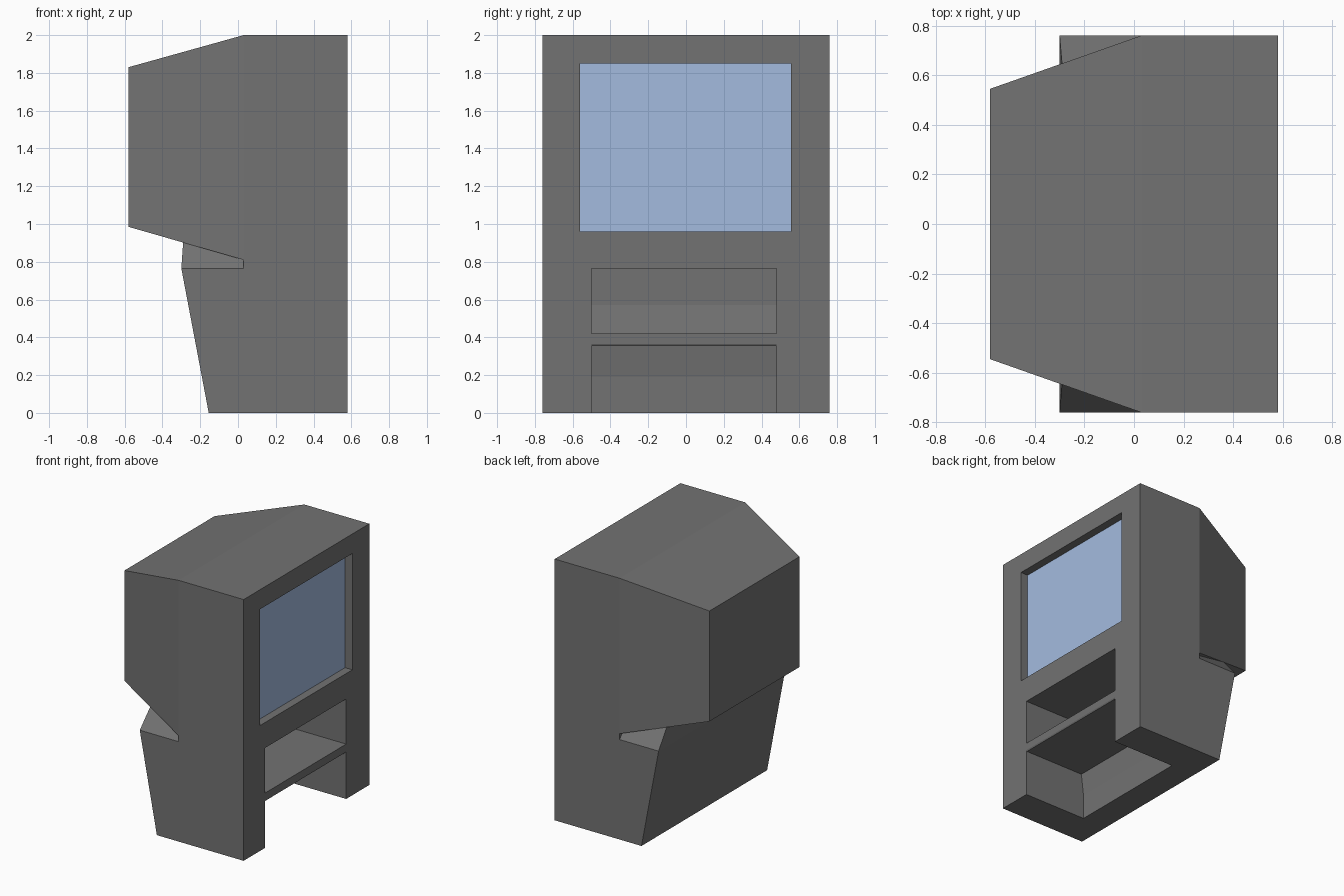
import bpy
import bmesh

cube = bpy.data.objects.get("Cube")
if cube:
    bpy.data.objects.remove(cube, do_unlink=True)


def material(name, color):
    m = bpy.data.materials.new(name)
    m.use_nodes = True
    m.diffuse_color = color
    m.node_tree.nodes["Principled BSDF"].inputs["Base Color"].default_value = color
    return m


grey = material("cabinet grey", (0.17, 0.17, 0.17, 1))
blue = material("screen blue", (0.37, 0.50, 0.74, 1))


def hull(name, points, mat):
    """Flat-faced convex solid around the given points."""
    bm = bmesh.new()
    for p in points:
        bm.verts.new(p)
    bmesh.ops.convex_hull(bm, input=bm.verts)
    bmesh.ops.dissolve_limit(bm, angle_limit=0.002, verts=bm.verts, edges=bm.edges)
    bmesh.ops.recalc_face_normals(bm, faces=bm.faces)
    return finish(name, bm, mat)


def prism(name, profile, y0, y1, mat):
    """Side profile in x and z, extruded along y."""
    bm = bmesh.new()
    face = bm.faces.new([bm.verts.new((x, y0, z)) for x, z in profile])
    ext = bmesh.ops.extrude_face_region(bm, geom=[face])
    moved = [v for v in ext["geom"] if isinstance(v, bmesh.types.BMVert)]
    bmesh.ops.translate(bm, verts=moved, vec=(0, y1 - y0, 0))
    bmesh.ops.recalc_face_normals(bm, faces=bm.faces)
    return finish(name, bm, mat)


def finish(name, bm, mat):
    mesh = bpy.data.meshes.new(name)
    bm.to_mesh(mesh)
    bm.free()
    mesh.materials.append(mat)
    obj = bpy.data.objects.new(name, mesh)
    bpy.context.collection.objects.link(obj)
    return obj


def box(name, x0, x1, y0, y1, z0, z1, mat):
    return prism(name, [(x0, z0), (x1, z0), (x1, z1), (x0, z1)], y0, y1, mat)


def combine(target, tool, operation):
    """Apply a boolean and remove the tool object."""
    mod = target.modifiers.new(operation, "BOOLEAN")
    mod.operation = operation
    mod.solver = "EXACT"
    mod.object = tool
    bpy.context.view_layer.objects.active = target
    bpy.ops.object.modifier_apply(modifier=mod.name)
    bpy.data.objects.remove(tool, do_unlink=True)


def rings(sections):
    """Mirrored points from (x, half width, z) entries."""
    return [(x, s * w, z) for x, w, z in sections for s in (-1, 1)]


W = 0.76      # half width
FRONT = 0.58  # screen side

# Cabinet: upright block, tapered head and leaning base
cabinet = box("cabinet", 0.03, FRONT, -W, W, 0, 0.81, grey)
head = hull("head", rings([
    (-FRONT, 0.545, 0.985), (-FRONT, 0.545, 1.83),
    (0.03, W, 0.81), (0.03, W, 2), (FRONT, W, 0.81), (FRONT, W, 2)]), grey)
base = hull("base", rings([
    (-0.155, W, 0), (0.2, W, 0), (-0.30, W, 0.765), (0.2, W, 0.765),
    (-0.285, 0.585, 0.98), (0.2, 0.585, 0.98)]), grey)
combine(cabinet, head, "UNION")
combine(cabinet, base, "UNION")

# Recesses: knee space open at the floor, and screen opening
knee = prism("knee_cutter", [
    (0.7, -0.1), (0.05, -0.1), (0.05, 0.19), (0.07, 0.36), (0.05, 0.42),
    (0.02, 0.57), (0.02, 0.765), (0.7, 0.765)], -0.5, 0.48, grey)
combine(cabinet, knee, "DIFFERENCE")
opening = box("screen_cutter", 0.515, 0.7, -0.56, 0.555, 0.96, 1.85, grey)
combine(cabinet, opening, "DIFFERENCE")

# Screen plate set into its recess
box("screen", 0.511, 0.518, -0.56, 0.555, 0.96, 1.85, blue)

# Shelf across the knee space, with a chamfered lower lip
prism("shelf", [(0.0, 0.42), (FRONT, 0.42), (FRONT, 0.365),
                (0.575, 0.355), (0.0, 0.355)], -0.5, 0.48, grey)
